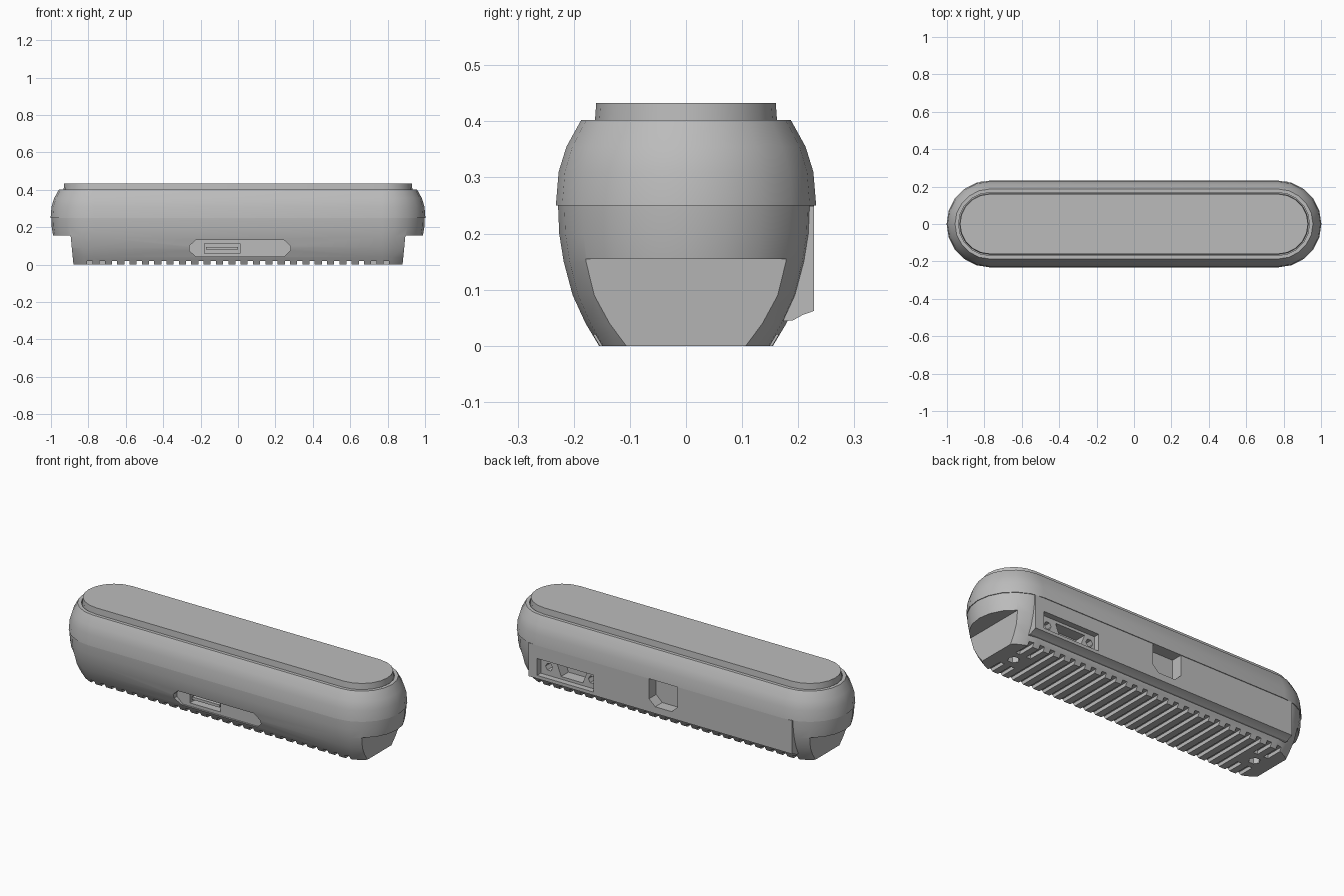
import bpy, bmesh, math

cube = bpy.data.objects.get("Cube")
if cube:
    bpy.data.objects.remove(cube, do_unlink=True)

grey = bpy.data.materials.new("plain_grey")
grey.use_nodes = True
COLOUR = (0.5, 0.5, 0.5, 1)
grey.diffuse_color = COLOUR
grey.node_tree.nodes["Principled BSDF"].inputs["Base Color"].default_value = COLOUR

HALF = 0.77   # half length of the straight sides
ARC = 10      # segments in each rounded end


def finish(name, bm):
    bmesh.ops.recalc_face_normals(bm, faces=bm.faces)
    mesh = bpy.data.meshes.new(name)
    bm.to_mesh(mesh)
    bm.free()
    mesh.materials.append(grey)
    obj = bpy.data.objects.new(name, mesh)
    bpy.context.collection.objects.link(obj)
    return obj


def stadium_loft(name, profile):
    """Closed solid through long rounded outlines, profile = (z, radius)."""
    bm = bmesh.new()
    rings = []
    for z, r in profile:
        ring = []
        for side in (1, -1):
            for i in range(ARC + 1):
                a = math.pi * (i / ARC - 0.5)
                ring.append(bm.verts.new((side * (HALF + r * math.cos(a)),
                                          side * r * math.sin(a), z)))
        rings.append(ring)
    n = len(rings[0])
    for low, high in zip(rings, rings[1:]):
        for i in range(n):
            j = (i + 1) % n
            bm.faces.new((low[i], low[j], high[j], high[i]))
    bm.faces.new(rings[0])
    bm.faces.new(rings[-1])
    return finish(name, bm)


def prism(name, points, axis, lo, hi):
    """Extrude a flat outline along one axis."""
    place = {"x": lambda a, b, t: (t, a, b),
             "y": lambda a, b, t: (a, t, b),
             "z": lambda a, b, t: (a, b, t)}[axis]
    bm = bmesh.new()
    ends = [[bm.verts.new(place(a, b, t)) for a, b in points] for t in (lo, hi)]
    for end in ends:
        bm.faces.new(end)
    for i in range(len(points)):
        j = (i + 1) % len(points)
        bm.faces.new((ends[0][i], ends[0][j], ends[1][j], ends[1][i]))
    return finish(name, bm)


def rect(a0, a1, b0, b1):
    return [(a0, b0), (a1, b0), (a1, b1), (a0, b1)]


def hexagon(a, b, r):
    return [(a + r * math.cos(k * math.pi / 3), b + r * math.sin(k * math.pi / 3))
            for k in range(6)]


def combine(target, tool, operation="DIFFERENCE"):
    tool.hide_render = True
    mod = target.modifiers.new("combine", "BOOLEAN")
    mod.object, mod.operation, mod.solver = tool, operation, "EXACT"
    bpy.context.view_layer.objects.active = target
    bpy.ops.object.modifier_apply(modifier=mod.name)
    bpy.data.objects.remove(tool, do_unlink=True)


# Lower and upper shells and the raised lid
lower = stadium_loft("lower_shell", [(0, 0.155), (0.04, 0.179), (0.09, 0.202),
                                     (0.15, 0.218), (0.2, 0.226), (0.25, 0.228)])
upper = stadium_loft("upper_shell", [(0.25, 0.232), (0.31, 0.227), (0.355, 0.213),
                                     (0.402, 0.187)])
lid = stadium_loft("lid", [(0.39, 0.163), (0.433, 0.16)])

# Gap around the lid: a sunken pocket the lid sits in
combine(upper, stadium_loft("lid_pocket", [(0.392, 0.168), (0.45, 0.168)]))

# Flat rear panel
panel = [(0.1, 0.04), (0.19, 0.045), (0.208, 0.055), (0.228, 0.062),
         (0.228, 0.249), (0.1, 0.249)]
combine(lower, prism("rear_panel", panel, "x", -0.82, 0.82), "UNION")

# Slanted end undercuts
for s in (1, -1):
    undercut = [(s * x, z) for x, z in ((0.87, -0.1), (0.895, 0.155),
                                        (1.1, 0.155), (1.1, -0.1))]
    combine(lower, prism("end_undercut", undercut, "y", -0.4, 0.4))
    combine(lower, prism("screw_hole", hexagon(s * 0.77, 0, 0.03), "z", -0.1, 0.05))

# Cooling slots under the base, broken around the screw holes
for i in range(-12, 13):
    x = i * 0.066
    spans = [(-0.3, 0.3)] if abs(i) < 11 else [(-0.3, -0.06), (0.06, 0.3)]
    for y0, y1 in spans:
        combine(lower, prism("slot", rect(x - 0.014, x + 0.014, -0.1, 0.02), "y", y0, y1))

# Front recess with a card window
recess = [(-0.26, 0.075), (-0.225, 0.042), (0.245, 0.042), (0.28, 0.075),
          (0.28, 0.1), (0.245, 0.132), (-0.225, 0.132), (-0.26, 0.1)]
combine(lower, prism("front_recess", recess, "y", -0.4, -0.17))
combine(lower, prism("card_window", rect(-0.18, 0.01, 0.06, 0.114), "y", -0.4, -0.12))
prism("card_tongue", rect(-0.17, 0, 0.08, 0.095), "y", -0.165, -0.11)

# Rear connector bay with a tapered socket and two fixing holes
combine(lower, prism("connector_bay", rect(0.417, 0.767, 0.08, 0.175), "y", 0.195, 0.4))
socket = [(0.505, 0.095), (0.64, 0.095), (0.665, 0.16), (0.48, 0.16)]
combine(lower, prism("connector_socket", socket, "y", 0.13, 0.4))
for x in (0.449, 0.715):
    combine(lower, prism("fixing_hole", hexagon(x, 0.128, 0.022), "y", 0.15, 0.4))

# Rear cable notch, open up to the seam
notch = [(-0.108, 0.3), (-0.108, 0.135), (-0.07, 0.1), (0.032, 0.1),
         (0.07, 0.135), (0.07, 0.3)]
combine(lower, prism("cable_notch", notch, "y", 0.165, 0.4))

# Smooth curved walls, keep edges sharp
bpy.ops.object.select_all(action="DESELECT")
for obj in (lower, upper, lid):
    obj.select_set(True)
bpy.context.view_layer.objects.active = lower
bpy.ops.object.shade_smooth_by_angle(angle=math.radians(25))
